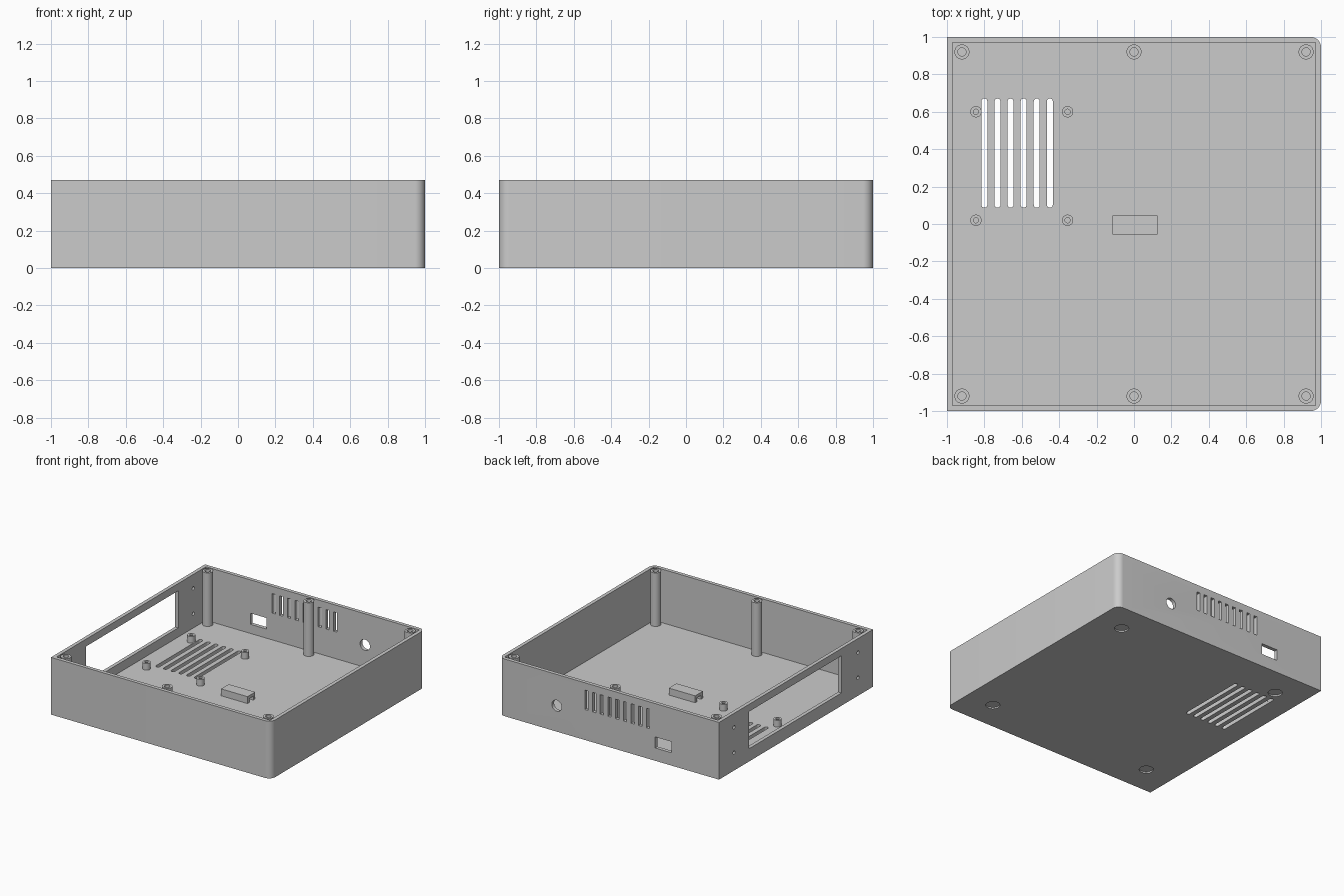
import bpy, bmesh
from math import pi, sin, cos

cube = bpy.data.objects.get("Cube")
if cube:
    bpy.data.objects.remove(cube, do_unlink=True)

HEIGHT, WALL = 0.47, 0.03

grey = bpy.data.materials.new("light grey plastic")
grey.use_nodes = True
grey.diffuse_color = (0.6, 0.6, 0.6, 1)
grey.node_tree.nodes["Principled BSDF"].inputs["Base Color"].default_value = (0.6, 0.6, 0.6, 1)


def rect(u0, u1, v0, v1):
    return [(u0, v0), (u1, v0), (u1, v1), (u0, v1)]


def arc(u, v, r, start=0, sweep=2 * pi, n=32):
    full = abs(sweep - 2 * pi) < 1e-6
    steps = n if full else n + 1
    return [(u + r * cos(start + sweep * i / n), v + r * sin(start + sweep * i / n))
            for i in range(steps)]


def prism(bm, outline, axis, lo, hi):
    """Extrude an outline along an axis between two positions."""
    place = {"X": lambda u, v, d: (d, u, v),
             "Y": lambda u, v, d: (u, d, v),
             "Z": lambda u, v, d: (u, v, d)}[axis]
    a = [bm.verts.new(place(u, v, lo)) for u, v in outline]
    b = [bm.verts.new(place(u, v, hi)) for u, v in outline]
    n = len(outline)
    bm.faces.new(a)
    bm.faces.new(b[::-1])
    for i in range(n):
        bm.faces.new((a[i], a[(i + 1) % n], b[(i + 1) % n], b[i]))


def finish(bm, name):
    bmesh.ops.recalc_face_normals(bm, faces=bm.faces)
    mesh = bpy.data.meshes.new(name)
    bm.to_mesh(mesh)
    bm.free()
    mesh.materials.append(grey)
    obj = bpy.data.objects.new(name, mesh)
    bpy.context.scene.collection.objects.link(obj)
    return obj


def activate(obj):
    bpy.ops.object.select_all(action="DESELECT")
    obj.select_set(True)
    bpy.context.view_layer.objects.active = obj


def smooth(obj):
    activate(obj)
    bpy.ops.object.shade_smooth_by_angle(angle=pi / 6)


def cut(obj, bm):
    cutter = finish(bm, "cutter")
    cutter.hide_render = True
    mod = obj.modifiers.new("cut", "BOOLEAN")
    mod.operation = "DIFFERENCE"
    mod.solver = "EXACT"
    mod.object = cutter
    activate(obj)
    bpy.ops.object.modifier_apply(modifier=mod.name)
    bpy.data.objects.remove(cutter, do_unlink=True)


def tube(name, x, y, r, bore, top, bore_floor):
    """Round pillar with a blind screw hole, lathed from rings."""
    bm = bmesh.new()
    rings = []
    for radius, z in ((r, WALL - 0.01), (r, top), (bore, top), (bore, bore_floor)):
        rings.append([bm.verts.new((px, py, z)) for px, py in arc(x, y, radius)])
    bm.faces.new(rings[0])
    bm.faces.new(rings[-1])
    for a, b in zip(rings, rings[1:]):
        for i in range(len(a)):
            j = (i + 1) % len(a)
            bm.faces.new((a[i], a[j], b[j], b[i]))
    smooth(finish(bm, name))


# Open tray with two rounded corners on the left side
R = 0.055
bm = bmesh.new()
outline = ([(-1, -1)] + arc(1 - R, R - 1, R, -pi / 2, pi / 2, 10)
           + arc(1 - R, 1 - R, R, 0, pi / 2, 10) + [(-1, 1)])
prism(bm, outline, "Z", 0, HEIGHT)
tray = finish(bm, "tray")
inner = 1 - WALL
bm = bmesh.new()
prism(bm, rect(-inner, inner, -inner, inner), "Z", WALL, 1)
cut(tray, bm)

bm = bmesh.new()
# Large side opening with four screw holes
prism(bm, rect(-0.59, 0.61, 0.105, 0.41), "X", -1.1, -0.9)
for y in (-0.805, 0.805):
    for z in (0.148, 0.355):
        prism(bm, arc(y, z, 0.014, n=20), "X", -1.1, -0.9)
# Back wall: socket, vents and round cable hole
prism(bm, rect(-0.567, -0.42, 0.105, 0.196), "Y", 0.9, 1.1)
for i in range(9):
    x = -0.355 + 0.07 * i
    prism(bm, rect(x - 0.015, x + 0.015, 0.25, 0.41), "Y", 0.9, 1.1)
prism(bm, arc(0.475, 0.213, 0.045), "Y", 0.9, 1.1)
# Rounded floor vents
for i in range(6):
    x = -0.8 + 0.07 * i
    slot = arc(x, 0.655, 0.016, 0, pi, 10) + arc(x, 0.103, 0.016, pi, pi, 10)
    prism(bm, slot, "Z", -0.1, 0.1)
# Shallow foot recesses underneath
for x in (-0.755, 0.755):
    for y in (-0.755, 0.755):
        prism(bm, arc(x, y, 0.054), "Z", -0.1, 0.012)
cut(tray, bm)
smooth(tray)

# Lid screw posts
for x in (-0.92, 0, 0.92):
    for y in (-0.92, 0.92):
        tube("lid_post", x, y, 0.04, 0.022, HEIGHT, 0.27)

# Circuit board standoffs
for x in (-0.845, -0.355):
    for y in (0.02, 0.6):
        tube("board_standoff", x, y, 0.03, 0.014, 0.085, WALL + 0.002)

# Cable tie bridge: an arch section running across the floor
bm = bmesh.new()
y0, y1, t, top = -0.055, 0.045, 0.025, 0.087
arch = [(y0, WALL), (y0, top), (y1, top), (y1, WALL),
        (y1 - t, WALL), (y1 - t, top - t), (y0 + t, top - t), (y0 + t, WALL)]
prism(bm, arch, "X", -0.115, 0.125)
finish(bm, "cable_tie_bridge")
